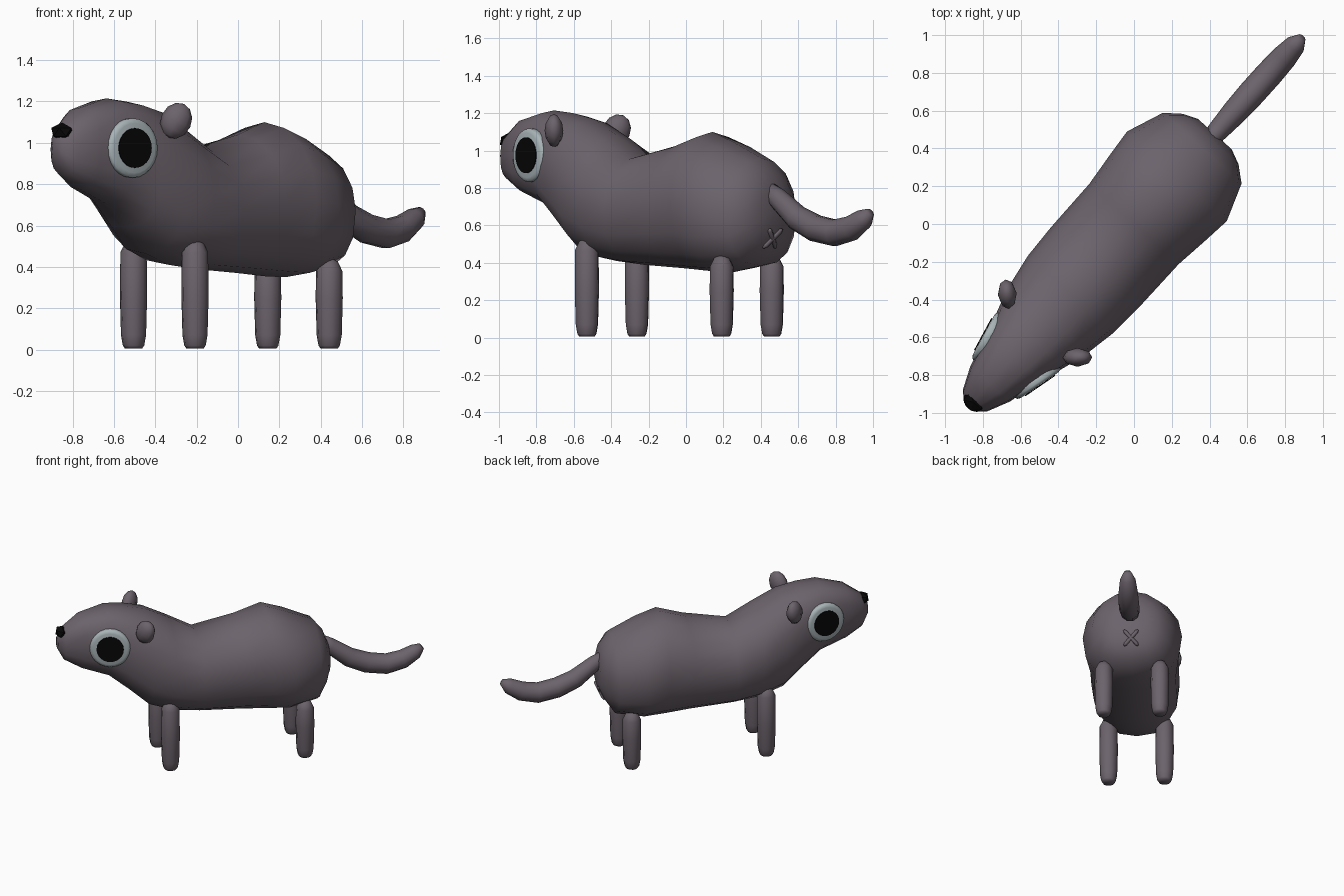
import bpy, bmesh
from math import sin, cos, pi, radians, copysign
from mathutils import Matrix, Vector

cube = bpy.data.objects.get("Cube")
if cube:
    bpy.data.objects.remove(cube)

HEADING = radians(-42)  # the animal stands diagonally on the ground


def material(name, color):
    m = bpy.data.materials.new(name)
    m.use_nodes = True
    m.diffuse_color = (*color, 1)
    m.node_tree.nodes["Principled BSDF"].inputs["Base Color"].default_value = (*color, 1)
    return m


fur = material("grey_fur", (0.15, 0.125, 0.148))
white = material("eye_white", (0.40, 0.46, 0.48))
black = material("black", (0.002, 0.002, 0.002))


def finish(name, bm, mat, smooth=True):
    """Turn a bmesh built along the Y axis (head at -Y) into an object."""
    bmesh.ops.recalc_face_normals(bm, faces=bm.faces)
    me = bpy.data.meshes.new(name)
    bm.to_mesh(me)
    bm.free()
    me.materials.append(mat)
    ob = bpy.data.objects.new(name, me)
    bpy.context.collection.objects.link(ob)
    ob.rotation_euler.z = HEADING
    if smooth:
        me.shade_smooth()
    return ob


def loft(bm, rings):
    """Skin a list of point rings and cap both ends with a fan."""
    loops = [[bm.verts.new(p) for p in ring] for ring in rings]
    n = len(loops[0])
    for a, b in zip(loops, loops[1:]):
        for i in range(n):
            bm.faces.new((a[i], a[(i + 1) % n], b[(i + 1) % n], b[i]))
    for end in (loops[0], loops[-1]):
        hub = bm.verts.new(sum((v.co for v in end), Vector()) / n)
        for i in range(n):
            bm.faces.new((end[i], end[(i + 1) % n], hub))


def oval(center, side, up, rx, ry, n, top=1, bottom=1):
    """Ring of points; powers below 1 make its upper or lower half squarer."""
    ring = []
    for i in range(n):
        c, s = cos(2 * pi * i / n), sin(2 * pi * i / n)
        k = top if s > 0 else bottom
        ring.append(center + side * rx * copysign(abs(c) ** k, c)
                    + up * ry * copysign(abs(s) ** k, s))
    return ring


X, Y, Z = Vector((1, 0, 0)), Vector((0, 1, 0)), Vector((0, 0, 1))


def tube(bm, path, radii, n=10):
    """Round tube whose path lies in a plane; rings follow the path."""
    pts = [Vector(p) for p in path]
    rings = []
    for i, p in enumerate(pts):
        t = (pts[min(i + 1, len(pts) - 1)] - pts[max(i - 1, 0)]).normalized()
        side = X if abs(t.x) < 0.1 else Y
        rings.append(oval(p, side, side.cross(t).normalized(), radii[i], radii[i], n))
    loft(bm, rings)


# Body and head: station along Y, bottom, top, half width, squareness of the top
stations = [
    (-1.305, .93, 1.02, .035, 1), (-1.26, .845, 1.09, .085, .9), (-1.14, .775, 1.17, .14, .75),
    (-.95, .705, 1.215, .188, .72), (-.81, .59, 1.2, .235, .8), (-.67, .465, 1.17, .275, .9),
    (-.5, .41, 1.085, .305, 1), (-.31, .39, .975, .315, 1), (0, .37, 1.04, .318, 1),
    (.19, .355, 1.1, .34, 1), (.34, .35, 1.045, .355, 1), (.54, .385, .96, .28, 1),
    (.605, .485, .88, .2, 1), (.64, .57, .79, .12, 1)]
bm = bmesh.new()
loft(bm, [oval(Vector((0, y, (lo + hi) / 2)), X, Z, w, (hi - lo) / 2, 16, k, .82)
          for y, lo, hi, w, k in stations])
finish("body", bm, fur)

# Tail
bm = bmesh.new()
tube(bm, [(0, .585, .80), (0, .66, .745), (0, .80, .64), (0, .93, .585), (0, 1.07, .56),
          (0, 1.19, .585), (0, 1.28, .635), (0, 1.325, .67)],
     [.04, .056, .068, .073, .073, .068, .055, .025])
finish("tail", bm, fur)

# Crossed stitches under the tail
for name, s in (("stitch_a", 1), ("stitch_b", -1)):
    bm = bmesh.new()
    tube(bm, [(s * k * .05, .622 + k * .022, .53 + k * .05) for k in (-1, -.8, .8, 1)],
         [.007, .014, .014, .007], 6)
    finish(name, bm, fur)

for side, s in (("left", 1), ("right", -1)):
    # Legs
    for name, y, top in (("front", -.533, .53), ("back", .437, .44)):
        bm = bmesh.new()
        tube(bm, [(s * .2, y, z) for z in (.005, .02, .07, .25, top - .06, top - .015, top)],
             [.042, .052, .061, .066, .064, .042, .015])
        finish(f"{name}_{side}_leg", bm, fur)

    # Eyes: a rimmed disc with a flat pupil, turned slightly forward
    out = Vector((s * .972, -.235, 0))
    along = out.cross(Z)
    mid = Vector((s * .187, -.965, .975))
    bm = bmesh.new()
    loft(bm, [oval(mid + out * d, along, Z, r, r, 24)
              for d, r in ((-.05, .142), (-.003, .144), (.007, .138), (.013, .12))])
    finish(f"{side}_eye", bm, white)
    bm = bmesh.new()
    loft(bm, [oval(mid + out * d, along, Z, .096, .096, 24) for d in (.0135, .019)])
    finish(f"{side}_pupil", bm, black, smooth=False)

    # Ears: flattened balls pointing outwards and back
    bm = bmesh.new()
    bmesh.ops.create_uvsphere(
        bm, u_segments=8, v_segments=6, radius=1,
        matrix=Matrix.Translation((s * .25, -.725, 1.107))
        @ Matrix.Rotation(s * radians(42), 4, "Z") @ Matrix.Rotation(s * radians(25), 4, "Y")
        @ Matrix.Diagonal((.075, .05, .09, 1)))
    finish(f"{side}_ear", bm, fur)

# Nose
bm = bmesh.new()
bmesh.ops.create_icosphere(
    bm, subdivisions=1, radius=1,
    matrix=Matrix.Translation((0, -1.27, 1.052)) @ Matrix.Diagonal((.066, .05, .046, 1)))
finish("nose", bm, black, smooth=False)
